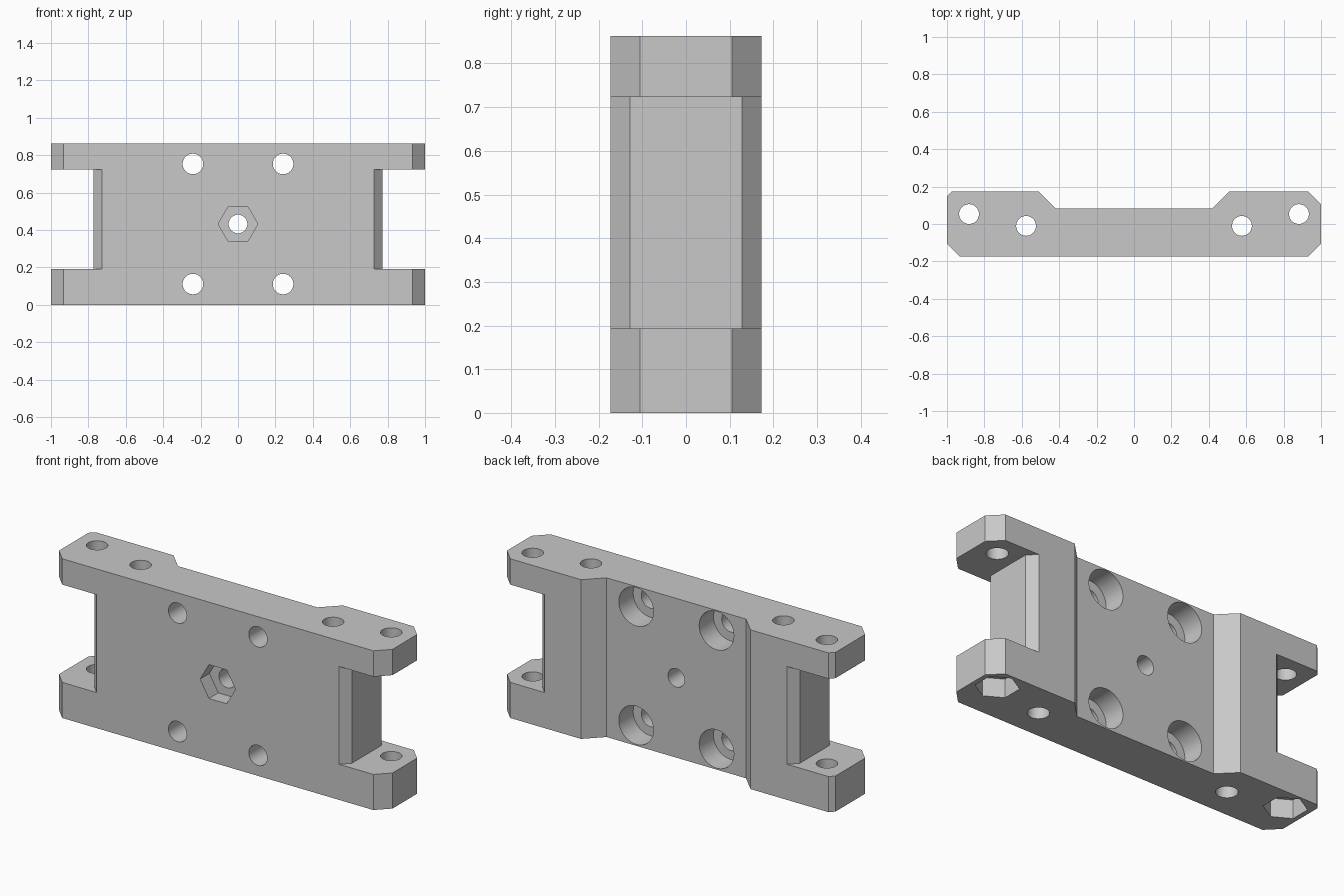
import bpy, bmesh, math
from mathutils import Vector, Matrix

cube = bpy.data.objects.get("Cube")
if cube:
    bpy.data.objects.remove(cube, do_unlink=True)

HEIGHT, HALF_DEPTH, MID = 0.863, 0.173, 0.4325

grey = bpy.data.materials.new("plain grey")
grey.use_nodes = True
grey.diffuse_color = (0.58, 0.58, 0.58, 1)
grey.node_tree.nodes["Principled BSDF"].inputs["Base Color"].default_value = grey.diffuse_color


def prism(name, outline, z0, z1):
    """Extrude an xy outline from z0 up to z1."""
    bm = bmesh.new()
    face = bm.faces.new([bm.verts.new((x, y, z0)) for x, y in outline])
    ext = bmesh.ops.extrude_face_region(bm, geom=[face])
    verts = [v for v in ext["geom"] if isinstance(v, bmesh.types.BMVert)]
    bmesh.ops.translate(bm, verts=verts, vec=(0, 0, z1 - z0))
    bmesh.ops.recalc_face_normals(bm, faces=bm.faces[:])
    mesh = bpy.data.meshes.new(name)
    bm.to_mesh(mesh)
    bm.free()
    mesh.materials.append(grey)
    obj = bpy.data.objects.new(name, mesh)
    bpy.context.collection.objects.link(obj)
    return obj


def cylinder(start, end, radius, sides=40, turn=0.0):
    """Round or hexagonal cutter running between two points."""
    start, end = Vector(start), Vector(end)
    ring = [(radius * math.cos(turn + math.tau * i / sides),
             radius * math.sin(turn + math.tau * i / sides)) for i in range(sides)]
    obj = prism("cutter", ring, 0, (end - start).length)
    if abs((end - start).y) > 0:
        rot = Matrix.Rotation(-math.pi / 2 if end.y > start.y else math.pi / 2, 4, "X")
    else:
        rot = Matrix.Identity(4)
    obj.data.transform(Matrix.Translation(start) @ rot)
    return obj


def cut(target, cutter):
    """Subtract the cutter, then discard it."""
    cutter.hide_render = True
    mod = target.modifiers.new("cut", "BOOLEAN")
    mod.operation, mod.solver, mod.object = "DIFFERENCE", "EXACT", cutter
    bpy.context.view_layer.objects.active = target
    bpy.ops.object.modifier_apply(modifier=mod.name)
    bpy.data.objects.remove(cutter, do_unlink=True)


# Body: chamfered bar with a sloped recess along the back
D = HALF_DEPTH
body = prism("bracket_body", [
    (-0.933, -D), (0.933, -D), (1, -0.105), (1, 0.105), (0.933, D),
    (0.508, D), (0.418, 0.083), (-0.418, 0.083), (-0.508, D),
    (-0.975, D), (-1, 0.148), (-1, -0.105)], 0, HEIGHT)

for side in (-1, 1):
    # End notch with chamfered wall edges
    notch = [(0.7, -0.2), (0.772, -0.128), (0.772, 0.128), (0.7, 0.2), (1.2, 0.2), (1.2, -0.2)]
    cut(body, prism("cutter", [(side * x, y) for x, y in notch], 0.193, 0.723))
    # Vertical pin holes, the outer ones with hexagonal nut pockets below
    x = side * 0.577
    cut(body, cylinder((x, -0.01, -0.1), (x, -0.01, 1), 0.053))
    x = side * 0.882
    cut(body, cylinder((x, 0.053, -0.1), (x, 0.053, 1), 0.053))
    cut(body, cylinder((x, 0.053, -0.1), (x, 0.053, 0.1), 0.106, 6, math.pi / 2))
    # Mounting holes, counterbored from the back
    for dz in (-0.321, 0.321):
        x, z = side * 0.241, MID + dz
        cut(body, cylinder((x, -0.3, z), (x, 0.3, z), 0.055))
        cut(body, cylinder((x, -0.04, z), (x, 0.3, z), 0.104))

# Centre hole with hexagonal nut pocket in front
cut(body, cylinder((0, -0.3, MID), (0, 0.3, MID), 0.05))
cut(body, cylinder((0, -0.3, MID), (0, -0.093, MID), 0.106, 6))

# Smooth bores, crisp edges
bpy.ops.object.select_all(action="DESELECT")
body.select_set(True)
bpy.context.view_layer.objects.active = body
bpy.ops.object.shade_smooth_by_angle(angle=math.radians(30))
